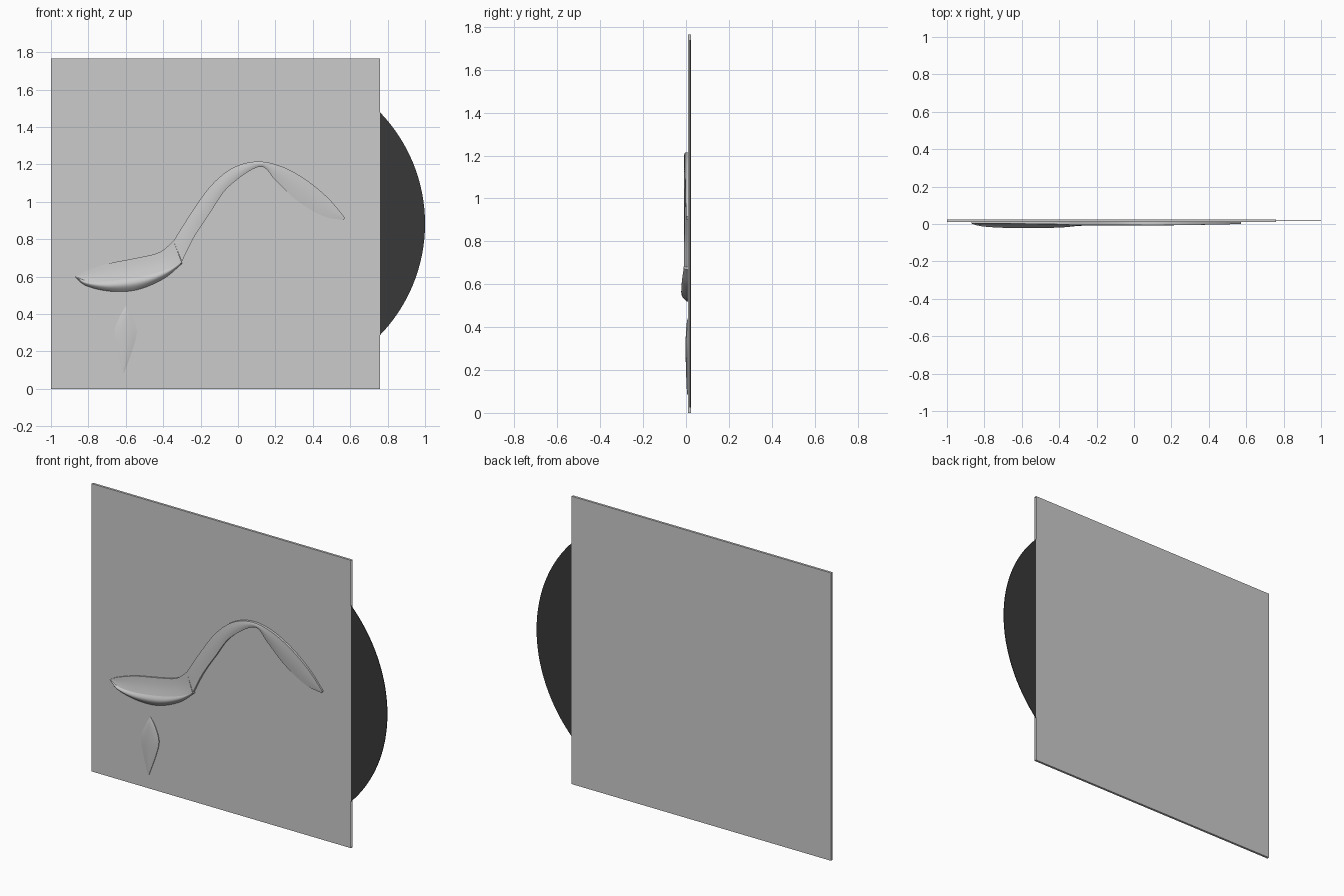
import bpy, bmesh, math
from mathutils import Vector

if "Cube" in bpy.data.objects:
    bpy.data.objects.remove(bpy.data.objects["Cube"])

BACK = 0.0125   # reliefs sink slightly into the sleeve front (y = 0.01)


def finish(bm, name, smooth=None, color=None):
    me = bpy.data.meshes.new(name)
    bm.to_mesh(me)
    bm.free()
    ob = bpy.data.objects.new(name, me)
    bpy.context.collection.objects.link(ob)
    if smooth:
        bpy.ops.object.select_all(action='DESELECT')
        ob.select_set(True)
        bpy.context.view_layer.objects.active = ob
        bpy.ops.object.shade_smooth_by_angle(angle=math.radians(smooth))
    if color:
        mat = bpy.data.materials.new(name + "_color")
        mat.diffuse_color = color
        mat.use_nodes = True
        mat.node_tree.nodes["Principled BSDF"].inputs["Base Color"].default_value = mat.diffuse_color
        me.materials.append(mat)
    return ob


def spline(pts, n):
    """Sample a Catmull-Rom curve through (x, y, z) points."""
    p = [Vector(q) for q in pts]
    p = [2 * p[0] - p[1]] + p + [2 * p[-1] - p[-2]]
    segs = len(p) - 3
    out = []
    for i in range(n + 1):
        t = i / n * segs
        k = min(int(t), segs - 1)
        t -= k
        a, b, c, d = p[k:k + 4]
        out.append(0.5 * (2 * b + (c - a) * t + (2 * a - 5 * b + 4 * c - d) * t * t
                          + (3 * b - a - 3 * c + d) * t ** 3))
    return out


def relief(name, edge_a, edge_b, bulge, n=40, m=10):
    """Closed raised shape between two edge curves; bulge lifts it to -y."""
    bm = bmesh.new()
    rings = []
    for i, (a, b) in enumerate(zip(spline(edge_a, n), spline(edge_b, n))):
        env = math.sin(math.pi * i / n) ** 0.6 if 0 < i < n else 0
        ring = [(a.x, BACK, a.z)]
        for j in range(m + 1):
            q = a.lerp(b, j / m)
            q.y -= bulge * env * math.sin(math.pi * j / m)
            ring.append(q)
        ring.append((b.x, BACK, b.z))
        rings.append([bm.verts.new(q) for q in ring])
    for r, s in zip(rings, rings[1:]):
        for j in range(len(r)):
            k = (j + 1) % len(r)
            bm.faces.new((r[j], r[k], s[k], s[j]))
    bm.faces.new(rings[0])
    bm.faces.new(rings[-1])
    bmesh.ops.remove_doubles(bm, verts=bm.verts, dist=0.0004)
    bmesh.ops.recalc_face_normals(bm, faces=bm.faces)
    return finish(bm, name, 40)


# Sleeve: thin pocket open on the right-hand side
bm = bmesh.new()
bmesh.ops.create_cube(bm, size=1)
for v in bm.verts:
    v.co = (-0.12 + v.co.x * 1.76, 0.017 + v.co.y * 0.014, 0.8825 + v.co.z * 1.765)
bmesh.ops.delete(bm, geom=[f for f in bm.faces if f.normal.x > 0.5], context='FACES_ONLY')
finish(bm, "sleeve")

# Disc sliding out of the pocket
bm = bmesh.new()
bmesh.ops.create_cone(bm, cap_ends=True, segments=128, radius1=0.857, radius2=0.857, depth=0.004)
for v in bm.verts:
    x, y, z = v.co
    v.co = (0.143 + x, 0.018 + z, 0.8825 - y)
bmesh.ops.recalc_face_normals(bm, faces=bm.faces)
finish(bm, "disc", 40, (0.04, 0.04, 0.04, 1))

# Spoon bowl: hollow inside and rounded underside share the near rim
near_rim = [(-0.87, 0.004, 0.60), (-0.80, -0.006, 0.576), (-0.68, -0.012, 0.576),
            (-0.50, -0.014, 0.603), (-0.38, -0.014, 0.638), (-0.30, -0.011, 0.675)]
far_rim = [(-0.87, 0.004, 0.602), (-0.82, 0.003, 0.628), (-0.70, 0.002, 0.668),
           (-0.54, 0.001, 0.70), (-0.42, -0.001, 0.73), (-0.345, -0.004, 0.79)]
under = [(-0.87, 0.004, 0.597), (-0.81, 0.004, 0.55), (-0.68, 0.004, 0.521),
         (-0.54, 0.004, 0.529), (-0.40, 0.004, 0.587), (-0.30, 0.002, 0.668)]
relief("bowl_inside", far_rim, near_rim, -0.003)
relief("bowl_underside", near_rim, under, 0.0165)

# Spoon handle: rises from the bowl, arches over and flares to its end
top_edge = [(-0.345, -0.004, 0.79), (-0.26, -0.005, 0.925), (-0.15, -0.005, 1.08),
            (-0.03, -0.005, 1.18), (0.10, -0.005, 1.215), (0.23, -0.005, 1.19),
            (0.36, -0.004, 1.12), (0.48, -0.002, 1.022), (0.572, 0.0, 0.915)]
low_edge = [(-0.30, -0.010, 0.68), (-0.235, -0.008, 0.81), (-0.15, -0.006, 0.94),
            (-0.05, -0.005, 1.08), (0.115, -0.004, 1.187), (0.20, 0.0, 1.115),
            (0.31, 0.003, 1.01), (0.45, 0.004, 0.925), (0.565, 0.002, 0.902)]
relief("handle", top_edge, low_edge, 0.004, n=64)

# Falling drop below the bowl
left = [(-0.602, 0.008, 0.44), (-0.63, 0.006, 0.39), (-0.66, 0.005, 0.31),
        (-0.65, 0.005, 0.22), (-0.615, 0.006, 0.085)]
right = [(-0.598, 0.008, 0.44), (-0.566, 0.006, 0.39), (-0.541, 0.005, 0.31),
         (-0.56, 0.005, 0.22), (-0.609, 0.006, 0.085)]
relief("drop", left, right, 0.007)
